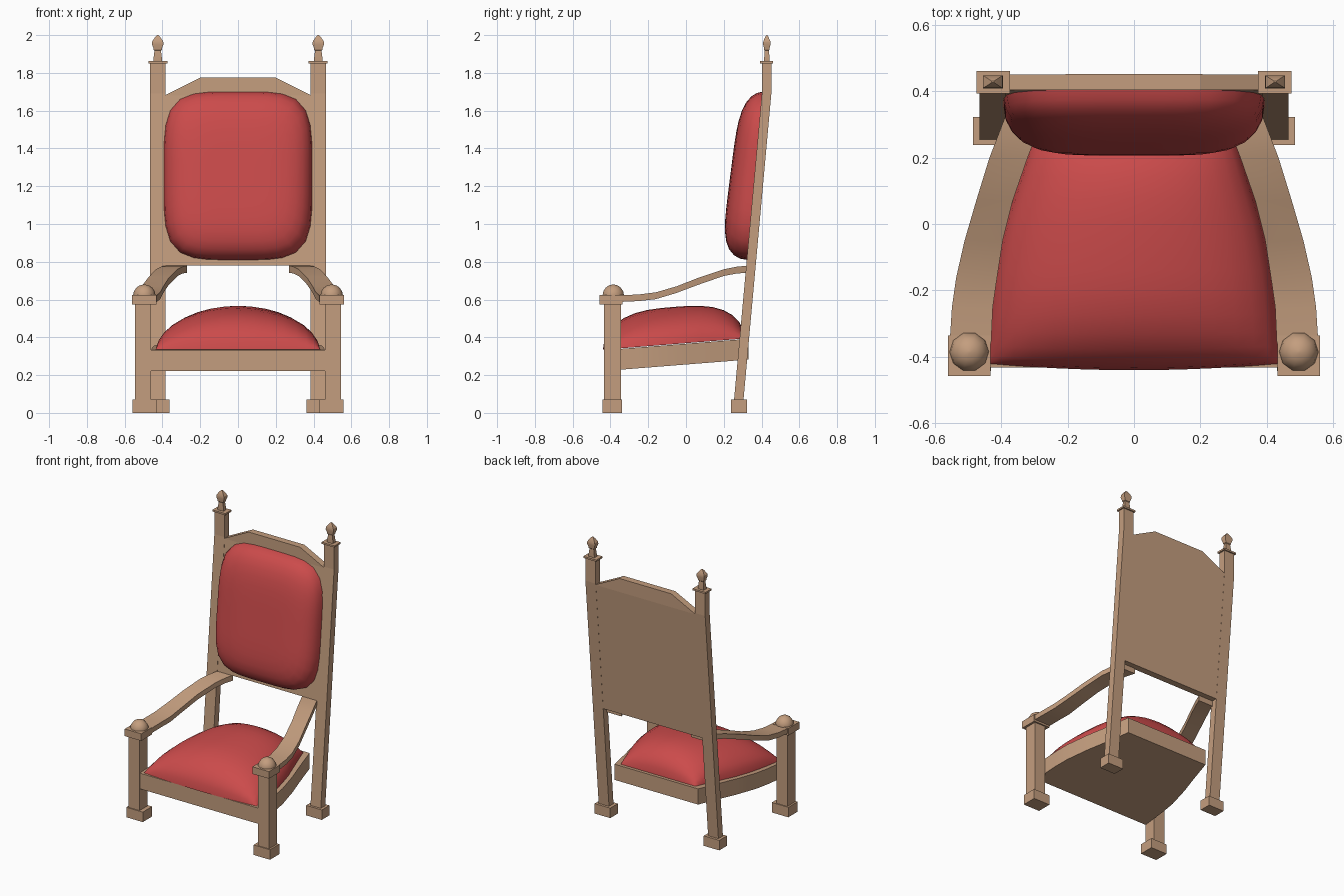
import bpy, math
from math import sin, cos, pi

if "Cube" in bpy.data.objects:
    bpy.data.objects.remove(bpy.data.objects["Cube"])


def material(name, rgb):
    m = bpy.data.materials.new(name)
    m.diffuse_color = (*rgb, 1)
    m.use_nodes = True
    m.node_tree.nodes["Principled BSDF"].inputs["Base Color"].default_value = m.diffuse_color
    return m


WOOD = material("wood", (0.55, 0.34, 0.21))
RED = material("red_fabric", (0.60, 0.07, 0.07))


def make(name, verts, faces, mat, mirror=False, smooth=None):
    me = bpy.data.meshes.new(name)
    me.from_pydata(verts, [], faces)
    me.materials.append(mat)
    ob = bpy.data.objects.new(name, me)
    bpy.context.collection.objects.link(ob)
    bpy.ops.object.select_all(action='DESELECT')
    ob.select_set(True)
    bpy.context.view_layer.objects.active = ob
    # consistent outward normals
    bpy.ops.object.mode_set(mode='EDIT')
    bpy.ops.mesh.select_all(action='SELECT')
    bpy.ops.mesh.normals_make_consistent(inside=False)
    bpy.ops.object.mode_set(mode='OBJECT')
    if smooth:
        bpy.ops.object.shade_smooth_by_angle(angle=math.radians(smooth))
    if mirror:
        ob.modifiers.new("mirror", 'MIRROR').use_mirror_merge = False
    return ob


def loft(name, rings, mat=WOOD, **kw):
    """Skin a list of equal-length rings and cap both ends."""
    n = len(rings[0])
    verts = [p for r in rings for p in r]
    faces = [(k*n + i, k*n + (i+1) % n, (k+1)*n + (i+1) % n, (k+1)*n + i)
             for k in range(len(rings) - 1) for i in range(n)]
    faces += [tuple(range(n))[::-1], tuple(range(len(verts) - n, len(verts)))]
    return make(name, verts, faces, mat, **kw)


def rect(x0, x1, y0, y1, z):
    return [(x0, y0, z), (x1, y0, z), (x1, y1, z), (x0, y1, z)]


def box(name, x0, x1, y0, y1, z0, z1):
    return loft(name, [rect(x0, x1, y0, y1, z) for z in (z0, z1)], mirror=True)


def back_y(z):
    """Front plane of the leaning back; upright above z = 1.69."""
    return 0.248 + 0.091 * min(z, 1.69)


def interp(table, t):
    for (a, va), (b, vb) in zip(table, table[1:]):
        if t <= b:
            return va + (vb - va) * (t - a) / (b - a)
    return table[-1][1]


# back posts, caps, finials
loft("back_post", [rect(0.385, 0.465, back_y(z), back_y(z) + 0.05, z)
                   for z in (0.04, 1.69, 1.85)], mirror=True)
box("post_cap", 0.374, 0.474, 0.393, 0.461, 1.85, 1.862)
FINIAL = [(1.862, .022), (1.87, .023), (1.918, .017), (1.922, .022), (1.93, .022),
          (1.95, .030), (1.967, .029), (1.99, .013), (2.0, .004)]
loft("finial", [rect(.425 - r, .425 + r, .428 - .65*r, .428 + .65*r, z)
                for z, r in FINIAL], mirror=True, smooth=30)

# back panel with chamfered top corners
loft("back_panel", [rect(-w, w, back_y(z) + .002, back_y(z) + .049, z)
                    for z, w in ((.78, .39), (1.68, .39), (1.775, .2))])

# feet and front legs
box("back_foot", 0.363, 0.484, 0.238, 0.322, 0, 0.07)
box("front_foot", 0.43, 0.558, -0.442, -0.338, 0, 0.07)
box("front_leg", 0.46, 0.545, -0.435, -0.345, 0.05, 0.58)

# armrests
ARM = [(-.36, .43, .555, .587, .622), (-.25, .425, .548, .592, .627), (-.16, .412, .535, .602, .638),
       (-.05, .395, .510, .635, .670), (.07, .365, .475, .680, .717),
       (.20, .32, .435, .725, .760), (.27, .293, .408, .738, .774), (.33, .27, .385, .742, .780)]
loft("armrest", [[(a, y, b0), (b, y, b0), (b, y, b1), (a, y, b1)]
                 for y, a, b, b0, b1 in ARM], mirror=True, smooth=40)
box("arm_end", 0.432, 0.56, -0.457, -0.335, 0.575, 0.625)

# round knobs on the arm ends
knob = [[(.496 + .06*cos(a)*cos(i*pi/5), -.385 + .06*cos(a)*sin(i*pi/5), .62 + .06*sin(a))
         for i in range(10)] for a in (-.5, 0, .4, .8, 1.15, 1.5)]
loft("arm_knob", knob, mirror=True, smooth=50)

# tilted seat frame, tapering to the back
half = [(.46, -.432), (.455, -.25), (.445, -.14), (.41, .02), (.37, .16), (.325, .33)]
outline = half + [(-x, y) for x, y in reversed(half)]
loft("seat_frame", [[(x, y, z + .079 * (y + .432)) for x, y in outline]
                    for z in (.222, .332)], smooth=30)

# domed seat cushion
WIDTH = [(-.44, .437), (-.25, .428), (-.12, .412), (0, .387), (.24, .31), (.31, .29)]
N = 16
verts, faces = [], []
for j in range(N + 1):
    v = sin(pi * (j / N - .5))
    for i in range(N + 1):
        u = sin(pi * (i / N - .5))
        y = -.065 + .375 * v
        h = .197 * math.sqrt(max(0, (1 - u*u) * (1 - abs(v)**3)))
        x = u * interp(WIDTH, y)
        y += .02 * u*u * max(0, -v)**4
        verts.append((x, y, .335 + .079 * (y + .432) + h))
for j in range(N):
    for i in range(N):
        a = j * (N + 1) + i
        faces.append((a, a + 1, a + N + 2, a + N + 1))
rim = list(range(N + 1)) + [j*(N+1) + N for j in range(1, N + 1)]
rim += [N*(N+1) + i for i in range(N - 1, -1, -1)] + [j*(N+1) for j in range(N - 1, 0, -1)]
faces.append(tuple(reversed(rim)))
make("seat_cushion", verts, faces, RED, smooth=60)

# padded back cushion: superellipse rings bulging forward
rings = []
for k in range(10):
    r = cos(k / 9 * pi / 2 * .97)
    ring = []
    for i in range(40):
        a = 2 * pi * (i + .5) / 40
        c, s = cos(a), sin(a)
        q = (abs(c)**4.4 + abs(s)**4.4) ** (-1 / 4.4)
        u, v = r * q * c, r * q * s
        z = 1.255 + .445 * v
        depth = (.131 - .016 * v) * math.sqrt(max(0, 1 - r**5))
        ring.append((.393 * u, back_y(z) - depth + .003, z))
    rings.append(ring)
loft("back_cushion", rings, RED, smooth=60)
